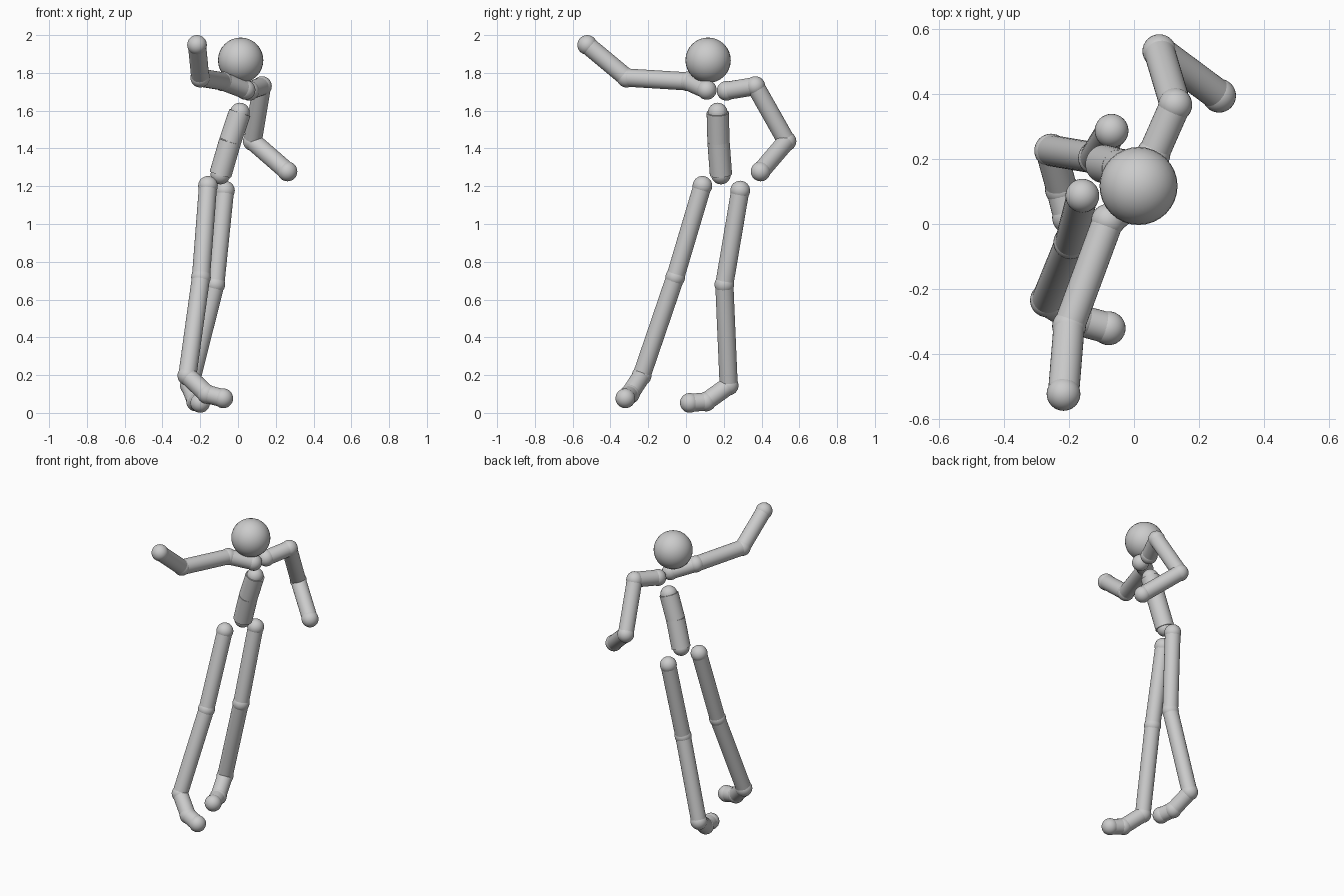
import bpy
from mathutils import Vector

if "Cube" in bpy.data.objects:
    bpy.data.objects.remove(bpy.data.objects["Cube"])

grey = bpy.data.materials.new("light grey")
grey.diffuse_color = (0.6, 0.6, 0.6, 1)
grey.use_nodes = True
grey.node_tree.nodes["Principled BSDF"].inputs["Base Color"].default_value = grey.diffuse_color


def finish(name):
    ob = bpy.context.object
    ob.name = name
    ob.data.materials.append(grey)
    bpy.ops.object.shade_smooth_by_angle()


def ball(name, centre, radius=0.052):
    bpy.ops.mesh.primitive_uv_sphere_add(segments=32, ring_count=16, radius=radius, location=centre)
    finish(name)


def rod(name, a, b, radius):
    a, b = Vector(a), Vector(b)
    d = b - a
    bpy.ops.mesh.primitive_cylinder_add(vertices=32, radius=radius, depth=d.length,
                                        location=(a + b) / 2,
                                        rotation=d.to_track_quat('Z', 'Y').to_euler())
    finish(name)


def chain(name, joints, radius=0.048, joint_radius=0.052):
    """Ball joints linked by straight rods."""
    for i, p in enumerate(joints):
        ball(f"{name}_joint_{i + 1}", p, joint_radius)
    for i, (a, b) in enumerate(zip(joints, joints[1:])):
        rod(f"{name}_segment_{i + 1}", a, b, radius)


# Head
ball("head", (0.014, 0.117, 1.867), 0.12)

# Torso: chest, waist, pelvis
chain("torso", [(0.01, 0.168, 1.59), (-0.042, 0.172, 1.437), (-0.093, 0.185, 1.262)], 0.059)

# Raised arm: collar, shoulder, elbow, hand
chain("raised_arm", [(0.04, 0.11, 1.71), (-0.08, 0.01, 1.755),
                     (-0.2, -0.315, 1.775), (-0.217, -0.523, 1.948)])

# Bent arm: collar, shoulder, elbow, hand
chain("bent_arm", [(0.06, 0.215, 1.705), (0.127, 0.367, 1.73),
                   (0.078, 0.532, 1.438), (0.262, 0.395, 1.278)])

# Front leg: hip, knee, ankle, ball of foot, toe
chain("front_leg", [(-0.159, 0.087, 1.202), (-0.196, -0.057, 0.718), (-0.268, -0.235, 0.197),
                    (-0.165, -0.297, 0.1), (-0.078, -0.321, 0.077)])

# Rear leg: hip, knee, ankle, ball of foot, toe
chain("rear_leg", [(-0.069, 0.287, 1.177), (-0.12, 0.203, 0.68), (-0.255, 0.226, 0.145),
                   (-0.222, 0.107, 0.06), (-0.2, 0.02, 0.053)])
